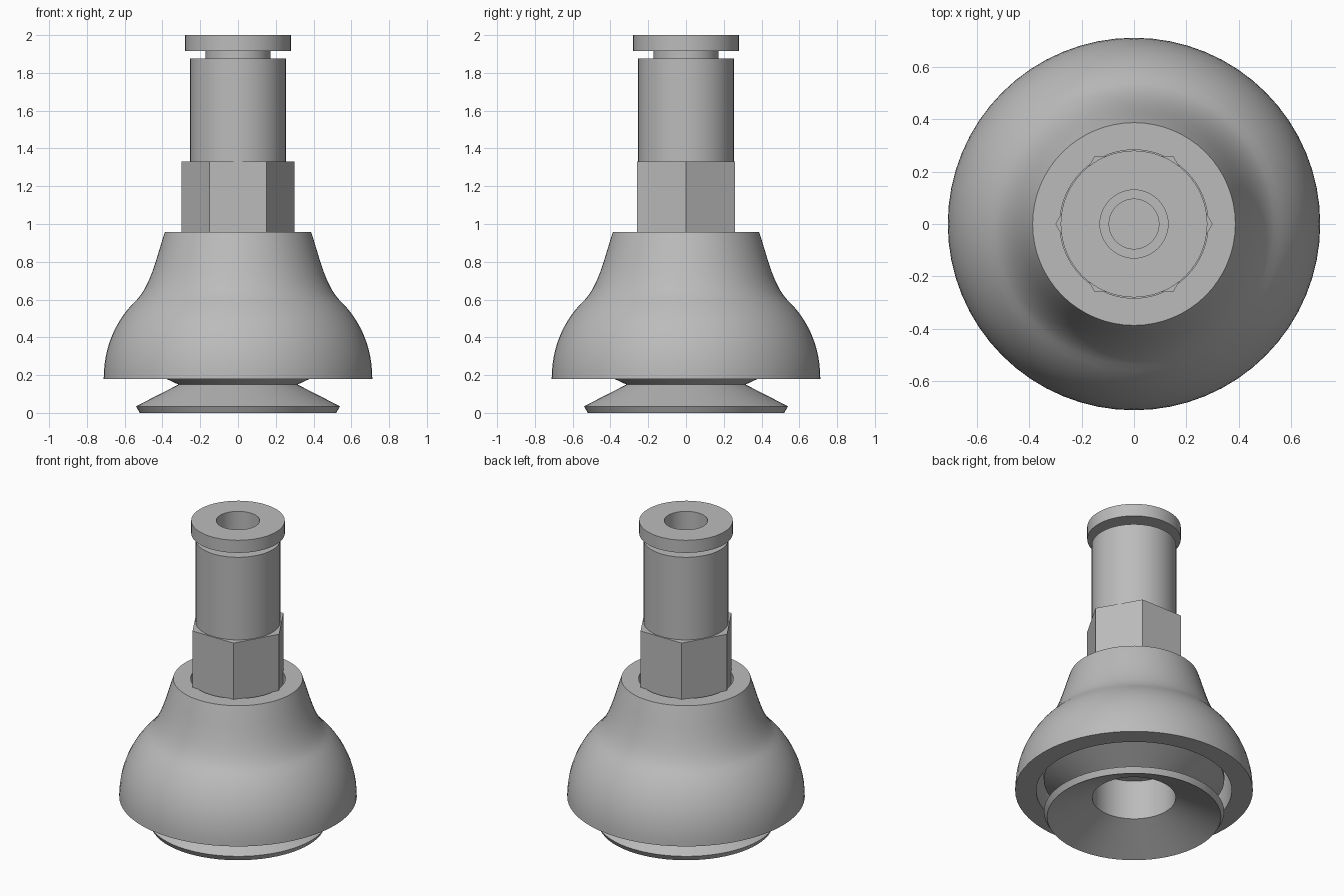
import bpy
import math
from mathutils import Vector
from mathutils.geometry import interpolate_bezier
import bmesh

if "Cube" in bpy.data.objects:
    bpy.data.objects.remove(bpy.data.objects["Cube"])

# One plain grey material
grey = bpy.data.materials.new("satin_grey")
grey.use_nodes = True
colour = (0.5, 0.5, 0.5, 1)
grey.diffuse_color = colour
grey.node_tree.nodes["Principled BSDF"].inputs["Base Color"].default_value = colour


def lathe(name, profile, sides=64, smooth=True):
    """Spin a closed (radius, height) outline around the z axis."""
    bm = bmesh.new()
    rings = []
    for r, z in profile:
        if r == 0:
            rings.append([bm.verts.new((0, 0, z))] * sides)
        else:
            rings.append([bm.verts.new((r * math.cos(a), r * math.sin(a), z))
                          for a in (math.tau * i / sides for i in range(sides))])
    for low, high in zip(rings, rings[1:] + rings[:1]):
        for i in range(sides):
            j = (i + 1) % sides
            corners = list(dict.fromkeys((low[i], low[j], high[j], high[i])))
            if len(corners) > 2:
                bm.faces.new(corners)
    bmesh.ops.recalc_face_normals(bm, faces=bm.faces)
    mesh = bpy.data.meshes.new(name)
    bm.to_mesh(mesh)
    bm.free()
    mesh.materials.append(grey)
    obj = bpy.data.objects.new(name, mesh)
    bpy.context.collection.objects.link(obj)
    if smooth:
        bpy.ops.object.select_all(action="DESELECT")
        obj.select_set(True)
        bpy.context.view_layer.objects.active = obj
        bpy.ops.object.shade_smooth_by_angle(angle=math.radians(25))
    return obj


def curve(*points):
    a, b, c, d = (Vector((r, 0, z)) for r, z in points)
    return [(p.x, p.z) for p in interpolate_bezier(a, b, c, d, 14)]


# Bell housing: flared skirt, hollow underneath, socket for the nut on top
shoulder = curve((.387, .958), (.43, .83), (.46, .68), (.535, .60))
skirt = curve((.535, .60), (.64, .50), (.711, .36), (.711, .18))
lathe("bell_housing", shoulder + skirt[1:] + [
    (.585, .18), (.585, .45), (0, .45), (0, .85), (.283, .85), (.283, .958)])

# Bellows suction cup with two lips
lathe("suction_cup", [
    (.52, 0), (.54, .035), (.315, .15), (.54, .255), (.54, .29),
    (.36, .38), (.36, .47), (0, .47), (0, .39), (.25, .39), (.25, .13)])

# Hexagonal nut, bored through
lathe("hex_nut", [(.30, .85), (.30, 1.33), (.10, 1.33), (.10, .85)],
      sides=6, smooth=False)

# Hose fitting: barrel, groove, flange and stepped bore
lathe("hose_fitting", [
    (.253, 1.30), (.253, 1.875), (.172, 1.875), (.172, 1.917),
    (.28, 1.917), (.28, 2.0), (.13, 2.0), (.13, 1.5),
    (.095, 1.5), (.095, 1.36), (0, 1.36), (0, 1.30)])
